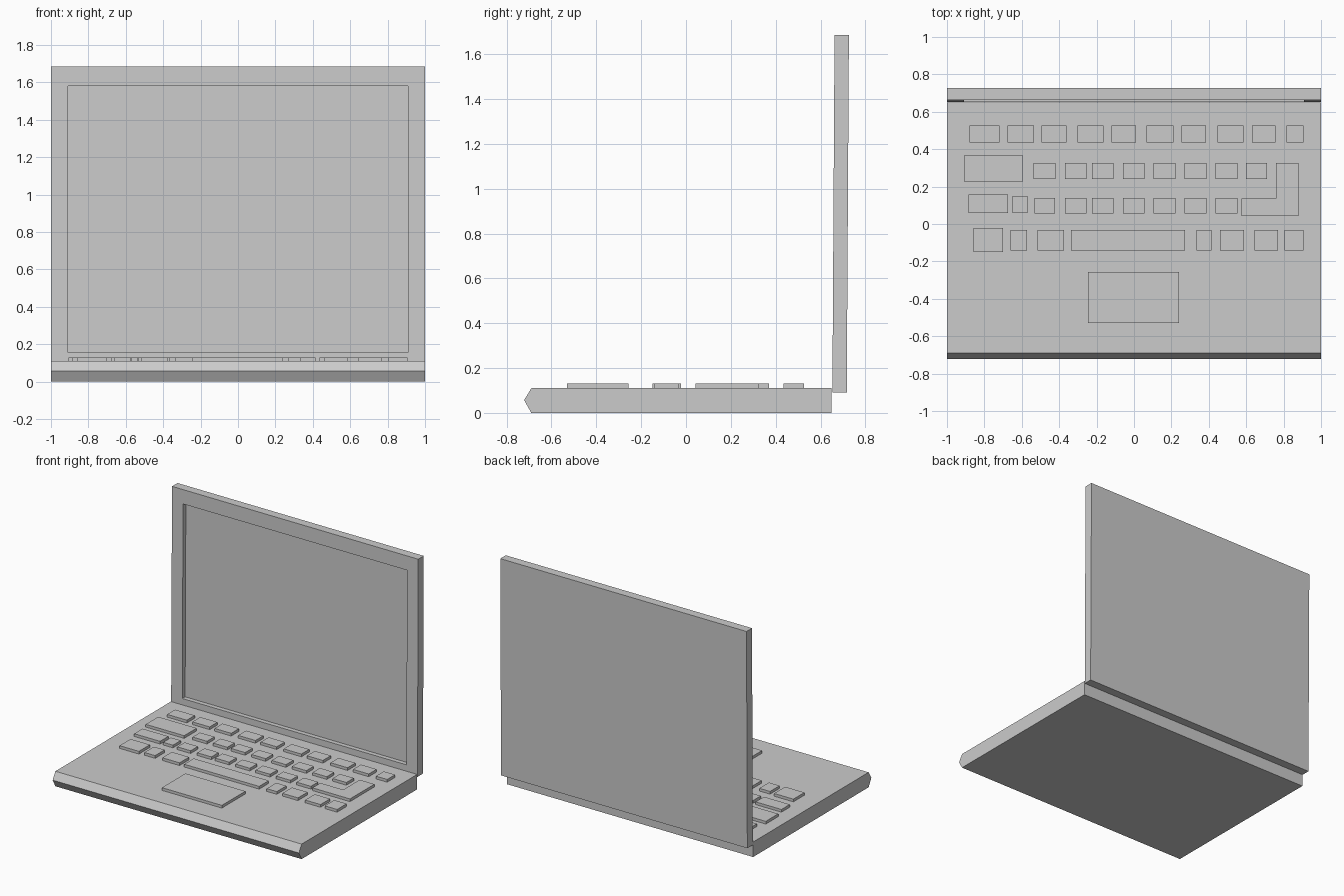
import bpy, bmesh
from mathutils import Vector, Matrix

if "Cube" in bpy.data.objects:
    bpy.data.objects.remove(bpy.data.objects["Cube"])

DECK_Z, KEY_TOP = 0.11, 0.13


def prism(name, outline, direction):
    """Extrude a closed outline of 3D points along a direction."""
    bm = bmesh.new()
    face = bm.faces.new([bm.verts.new(p) for p in outline])
    ext = bmesh.ops.extrude_face_region(bm, geom=[face], use_keep_orig=True)
    verts = [g for g in ext["geom"] if isinstance(g, bmesh.types.BMVert)]
    bmesh.ops.translate(bm, verts=verts, vec=Vector(direction))
    return finish(name, bm)


def finish(name, bm):
    bmesh.ops.recalc_face_normals(bm, faces=bm.faces)
    mesh = bpy.data.meshes.new(name)
    bm.to_mesh(mesh)
    bm.free()
    obj = bpy.data.objects.new(name, mesh)
    bpy.context.collection.objects.link(obj)
    return obj


def pad(name, points):
    return prism(name, [(x, y, DECK_Z) for x, y in points], (0, 0, KEY_TOP - DECK_Z))


def key(name, x0, x1, y0, y1):
    return pad(name, [(x0, y0), (x1, y0), (x1, y1), (x0, y1)])


# Base with a pointed front edge
profile = [(-0.69, 0), (0.65, 0), (0.65, DECK_Z), (-0.69, DECK_Z), (-0.722, 0.057)]
prism("base", [(-1, y, z) for y, z in profile], (2, 0, 0))

# Lid: thin slab with a recessed screen, leaning back very slightly
bm = bmesh.new()
bmesh.ops.create_cube(bm, size=1, matrix=Matrix.Translation((0, 0.685, 0.8875))
                      @ Matrix.Diagonal((2, 0.064, 1.595, 1)))
front = min(bm.faces, key=lambda f: f.calc_center_median().y)
bmesh.ops.inset_individual(bm, faces=[front], thickness=0.05)
for v in front.verts:
    v.co.x = 0.91 if v.co.x > 0 else -0.91
    v.co.z = 1.58 if v.co.z > 0.8 else 0.155
screen = bmesh.ops.extrude_discrete_faces(bm, faces=[front])["faces"][0]
bmesh.ops.translate(bm, verts=screen.verts, vec=(0, 0.033, 0))
for v in bm.verts:
    v.co.y += 0.006 * (v.co.z - 0.09)
finish("lid", bm)

# Keyboard rows: (y0, y1, x ranges)
small = [(-0.37, -0.255), (-0.225, -0.11), (-0.06, 0.057), (0.105, 0.222),
         (0.27, 0.387), (0.437, 0.553)]
rows = [
    (0.435, 0.527, [(-0.88, -0.72), (-0.675, -0.535), (-0.495, -0.36), (-0.303, -0.163),
                    (-0.12, 0.01), (0.067, 0.21), (0.255, 0.385), (0.447, 0.585),
                    (0.63, 0.757), (0.815, 0.907)]),
    (0.24, 0.326, [(-0.537, -0.42)] + small + [(0.6, 0.712)]),
    (0.055, 0.14, [(-0.532, -0.423)] + small),
    (-0.143, -0.032, [(-0.66, -0.573), (-0.515, -0.375), (-0.337, 0.272), (0.333, 0.415),
                      (0.46, 0.587), (0.645, 0.77), (0.805, 0.905)]),
]
for r, (y0, y1, spans) in enumerate(rows):
    for c, (x0, x1) in enumerate(spans):
        key(f"key_{r}_{c}", x0, x1, y0, y1)

# Larger keys on the left side
key("tab_key", -0.907, -0.595, 0.225, 0.37)
key("caps_key", -0.885, -0.675, 0.06, 0.157)
key("narrow_key", -0.65, -0.57, 0.06, 0.15)
key("control_key", -0.857, -0.70, -0.15, -0.022)

# L-shaped enter key
pad("enter_key", [(0.575, 0.042), (0.88, 0.042), (0.88, 0.326), (0.76, 0.326),
                  (0.76, 0.135), (0.575, 0.135)])

# Trackpad
key("trackpad", -0.247, 0.24, -0.53, -0.257)
